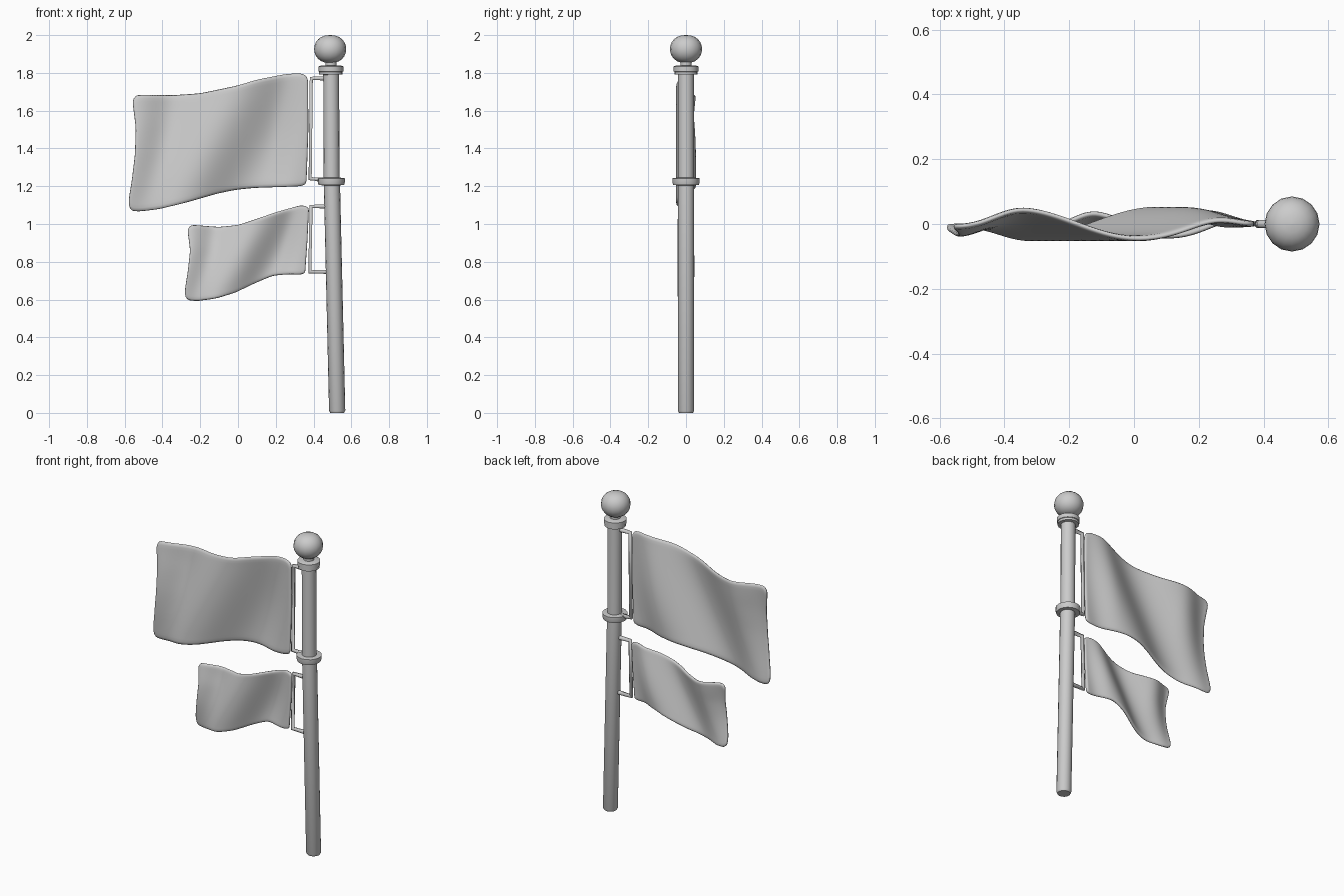
import bpy, bmesh, math

if "Cube" in bpy.data.objects:
    bpy.data.objects.remove(bpy.data.objects["Cube"])


def make_object(name, bm, angle=40):
    bmesh.ops.recalc_face_normals(bm, faces=bm.faces)
    mesh = bpy.data.meshes.new(name)
    bm.to_mesh(mesh)
    bm.free()
    ob = bpy.data.objects.new(name, mesh)
    bpy.context.collection.objects.link(ob)
    bpy.ops.object.select_all(action='DESELECT')
    bpy.context.view_layer.objects.active = ob
    ob.select_set(True)
    bpy.ops.object.shade_smooth_by_angle(angle=math.radians(angle))
    return ob


def lathe(name, profile, sides=16):
    """Round part from (centre x, z, radius) rings, capped at both ends."""
    bm = bmesh.new()
    rings = [[bm.verts.new((cx + r * math.cos(2 * math.pi * i / sides),
                            r * math.sin(2 * math.pi * i / sides), z))
              for i in range(sides)] for cx, z, r in profile]
    for a, b in zip(rings, rings[1:]):
        for i in range(sides):
            j = (i + 1) % sides
            bm.faces.new((a[i], a[j], b[j], b[i]))
    bm.faces.new(rings[0])
    bm.faces.new(rings[-1])
    return make_object(name, bm)


def sample(points, t):
    """Piecewise linear lookup in a list of (t, value) points."""
    points = sorted(points)
    if t <= points[0][0]:
        return points[0][1]
    for (t0, a), (t1, b) in zip(points, points[1:]):
        if t <= t1:
            return a + (b - a) * (t - t0) / (t1 - t0)
    return points[-1][1]


def ease(t):
    t = max(0, min(1, t))
    return t * t * (3 - 2 * t)


def flag(name, top, bottom, left, right, half_wave, trough, shift, amp):
    """Waving cloth between outlines: top/bottom give z(x), left/right give x(v)."""
    cols, rows = 32, 16
    x_min, x_max = top[-1][0], top[0][0]
    width = x_max - x_min
    bm = bmesh.new()
    grid = []
    for i in range(cols + 1):
        u = 0.5 - 0.5 * math.cos(math.pi * i / cols)
        u = 0.5 * u + 0.5 * i / cols
        xo = x_max - width * u
        zt, zb = sample(top, xo) + 0.003, sample(bottom, xo) - 0.007
        column = []
        for j in range(rows + 1):
            v = j / rows
            xr, xl = sample(right, v), sample(left, v)
            x = xr + (xl - xr) * u
            y = -amp * ease(u * width / (half_wave * 0.55)) * math.cos(
                math.pi * (x - trough + shift * v) / half_wave)
            # the free end swings forward, most at mid height
            end_y = -0.006 - 0.026 * math.sin(math.pi * v)
            y += (end_y - y) * ease(1 - (1 - u) * width / (half_wave * 0.6))
            column.append(bm.verts.new((x, y, zt + (zb - zt) * v)))
        grid.append(column)
    for a, b in zip(grid, grid[1:]):
        for j in range(rows):
            bm.faces.new((a[j], a[j + 1], b[j + 1], b[j]))
    for _ in range(2):
        bmesh.ops.smooth_vert(bm, verts=[w for w in bm.verts if not w.is_boundary],
                              factor=0.5, use_axis_x=True, use_axis_y=True, use_axis_z=True)
    ob = make_object(name, bm, 80)
    solid = ob.modifiers.new("thickness", 'SOLIDIFY')
    solid.thickness = 0.018
    solid.offset = 0
    sub = ob.modifiers.new("soften", 'SUBSURF')
    sub.levels = sub.render_levels = 1
    return ob


def bracket(name, points):
    """Thin bent rod holding the hoist edge of a flag."""
    cu = bpy.data.curves.new(name, 'CURVE')
    cu.dimensions = '3D'
    cu.bevel_depth = 0.013
    cu.bevel_resolution = 1
    cu.use_fill_caps = True
    sp = cu.splines.new('POLY')
    sp.points.add(len(points) - 1)
    for p, (x, z) in zip(sp.points, points):
        p.co = (x, 0, z, 1)
    ob = bpy.data.objects.new(name, cu)
    bpy.context.collection.objects.link(ob)


# pole in two slightly leaning sections
lathe("lower_pole", [(0.525, 0, 0.037), (0.525, 0.012, 0.043), (0.497, 1.22, 0.043)])
lathe("upper_pole", [(0.496, 1.20, 0.042), (0.493, 1.82, 0.042)])

# stepped collars
lathe("middle_collar", [(0.494, 1.205, 0.05), (0.494, 1.207, 0.068), (0.494, 1.223, 0.072),
                        (0.494, 1.242, 0.072), (0.494, 1.245, 0.05)])
lathe("top_collar", [(0.492, 1.79, 0.04), (0.492, 1.792, 0.062), (0.492, 1.806, 0.062),
                     (0.492, 1.808, 0.066), (0.492, 1.834, 0.066), (0.492, 1.838, 0.055),
                     (0.492, 1.840, 0.03), (0.492, 1.868, 0.03)])

# ball finial, slightly flattened
lathe("ball_finial", [(0.488, 1.926 - 0.074 * math.cos(math.pi * k / 12),
                       max(0.002, 0.085 * abs(math.sin(math.pi * k / 12)) ** 0.85))
                      for k in range(13)])

# flag brackets
bracket("upper_bracket", [(0.46, 1.771), (0.388, 1.771), (0.382, 1.24), (0.46, 1.235)])
bracket("lower_bracket", [(0.47, 1.093), (0.387, 1.093), (0.380, 0.747), (0.48, 0.747)])

# flags
flag("upper_flag",
     [(0.37, 1.765), (0.355, 1.788), (0.325, 1.797), (0.25, 1.792), (0.1, 1.763), (0, 1.732),
      (-0.2, 1.69), (-0.35, 1.68), (-0.52, 1.683), (-0.545, 1.677), (-0.56, 1.65)],
     [(0.37, 1.22), (0.345, 1.206), (0.25, 1.202), (0.1, 1.197), (0, 1.187), (-0.1, 1.166),
      (-0.25, 1.122), (-0.4, 1.085), (-0.5, 1.072), (-0.545, 1.074), (-0.56, 1.095)],
     [(0, -0.560), (0.25, -0.542), (0.5, -0.546), (0.75, -0.563), (0.93, -0.58), (1, -0.577)],
     [(0, 0.372), (0.5, 0.373), (1, 0.363)], 0.38, 0.02, 0.34, 0.046)
flag("lower_flag",
     [(0.375, 1.08), (0.36, 1.093), (0.33, 1.097), (0.2, 1.06), (0.1, 1.025), (0, 0.992),
      (-0.1, 0.982), (-0.235, 0.993), (-0.255, 0.987), (-0.265, 0.965)],
     [(0.375, 0.747), (0.35, 0.738), (0.28, 0.74), (0.2, 0.732), (0.1, 0.69), (0, 0.642),
      (-0.1, 0.612), (-0.2, 0.598), (-0.25, 0.602), (-0.265, 0.622)],
     [(0, -0.268), (0.3, -0.254), (0.6, -0.265), (0.9, -0.282), (1, -0.279)],
     [(0, 0.376), (0.5, 0.368), (1, 0.356)], 0.27, 0.12, 0.24, 0.037)
